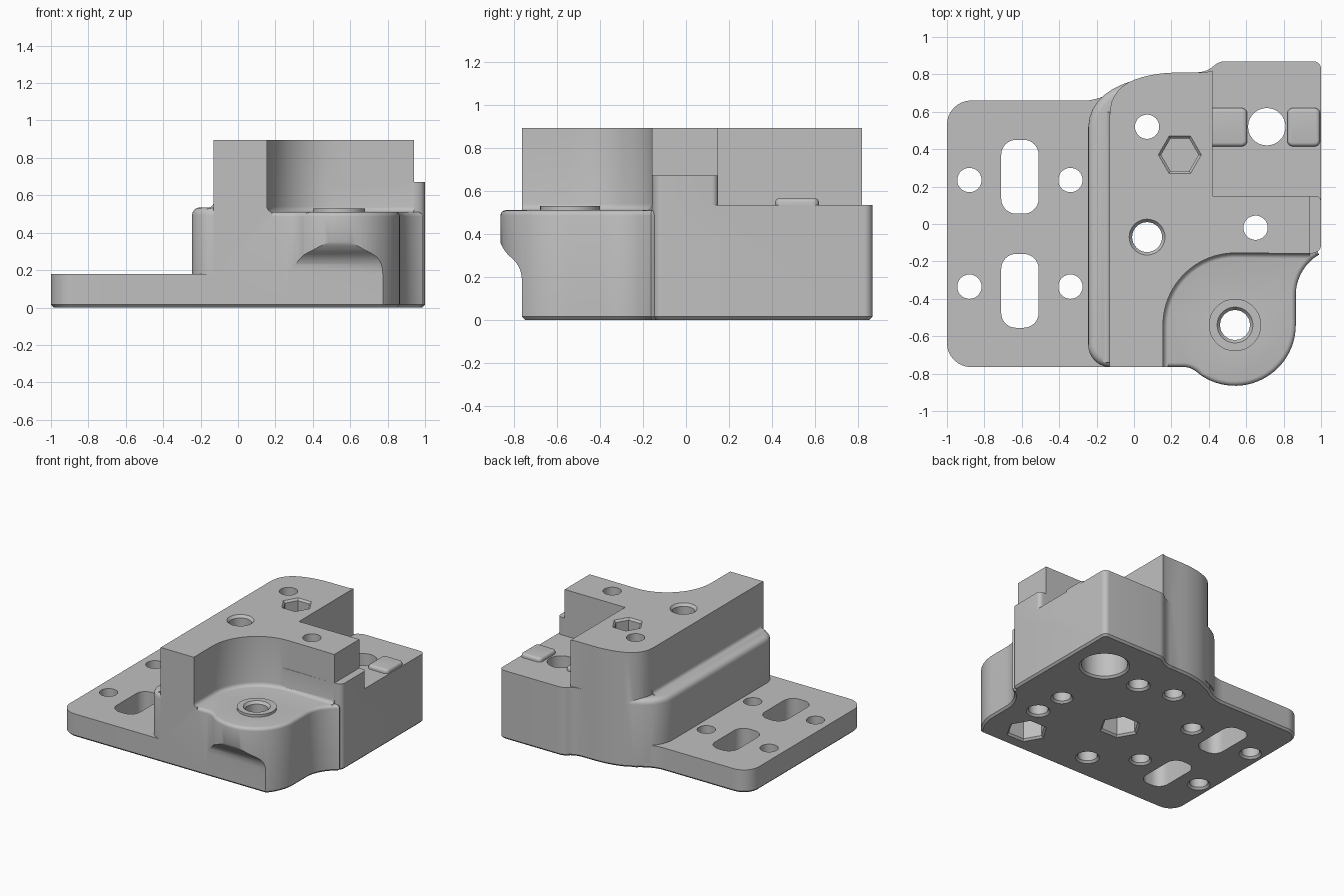
import bpy, bmesh
from math import sin, cos, pi, radians

cube = bpy.data.objects.get("Cube")
if cube:
    bpy.data.objects.remove(cube, do_unlink=True)

grey = bpy.data.materials.new("machined grey")
grey.use_nodes = True
colour = (0.527, 0.527, 0.527, 1)
grey.diffuse_color = colour
grey.node_tree.nodes["Principled BSDF"].inputs["Base Color"].default_value = colour


# --- 2D outline helpers ---
def arc(cx, cy, r, a, b, n=16):
    return [(cx + r * cos(radians(a + (b - a) * i / n)),
             cy + r * sin(radians(a + (b - a) * i / n))) for i in range(n + 1)]


def bez(p, q, s, n=7):
    return [tuple((1 - t) ** 2 * a + 2 * t * (1 - t) * b + t * t * c
                  for a, b, c in zip(p, q, s)) for t in (i / n for i in range(n + 1))]


def rounded_rect(x0, y0, x1, y1, r):
    return (arc(x0 + r, y0 + r, r, 180, 270, 8) + arc(x1 - r, y0 + r, r, 270, 360, 8)
            + arc(x1 - r, y1 - r, r, 0, 90, 8) + arc(x0 + r, y1 - r, r, 90, 180, 8))


# --- solid helpers ---
def finish(name, bm):
    bmesh.ops.recalc_face_normals(bm, faces=bm.faces)
    if bm.calc_volume(signed=True) < 0:
        bmesh.ops.reverse_faces(bm, faces=bm.faces)
    mesh = bpy.data.meshes.new(name)
    bm.to_mesh(mesh)
    bm.free()
    obj = bpy.data.objects.new(name, mesh)
    bpy.context.scene.collection.objects.link(obj)
    return obj


def prism(name, pts, lo, hi, axis="z", bottom=0, top=0):
    """Extrude an outline, with optional bevels around its two ends."""
    clean = [p for i, p in enumerate(pts)
             if abs(p[0] - pts[i - 1][0]) + abs(p[1] - pts[i - 1][1]) > 1e-4]
    place = {"z": lambda a, b, h: (a, b, h), "x": lambda a, b, h: (h, a, b),
             "y": lambda a, b, h: (a, h, b)}[axis]
    bm = bmesh.new()
    low = [bm.verts.new(place(a, b, lo)) for a, b in clean]
    high = [bm.verts.new(place(a, b, hi)) for a, b in clean]
    ends = [bm.faces.new(low), bm.faces.new(high)]
    for i in range(len(clean)):
        bm.faces.new((low[i - 1], low[i], high[i], high[i - 1]))
    bmesh.ops.recalc_face_normals(bm, faces=bm.faces)
    rims = [list(f.edges) for f in ends]
    for rim, size in zip(rims, (bottom, top)):
        if size:
            bmesh.ops.bevel(bm, geom=rim, offset=size, profile=0.5, affect="EDGES",
                            segments=1 if size < 0.02 else 4)
    return finish(name, bm)


def lathe(name, x, y, profile, sides=32):
    """Stack rings of (radius, height) into a closed round or hexagonal plug."""
    bm = bmesh.new()
    rings = [[bm.verts.new((x + r * cos(2 * pi * i / sides), y + r * sin(2 * pi * i / sides), z))
              for i in range(sides)] for r, z in profile]
    bm.faces.new(rings[0])
    bm.faces.new(rings[-1])
    for a, b in zip(rings, rings[1:]):
        for i in range(sides):
            bm.faces.new((a[i - 1], a[i], b[i], b[i - 1]))
    return finish(name, bm)


def volume(mesh):
    bm = bmesh.new()
    bm.from_mesh(mesh)
    size = bm.calc_volume(signed=True)
    bm.free()
    return size


def combine(target, tool, operation):
    """Boolean that is kept only if the resulting volume is plausible."""
    a, b = volume(target.data), volume(tool.data)
    low, high = (max(a, b), a + b) if operation == "UNION" else (max(a - b, a * 0.02), a)
    for solver in ("MANIFOLD", "EXACT", "FLOAT"):
        mod = target.modifiers.new("combine", "BOOLEAN")
        mod.operation, mod.solver, mod.object = operation, solver, tool
        bpy.context.view_layer.update()
        graph = bpy.context.evaluated_depsgraph_get()
        mesh = bpy.data.meshes.new_from_object(target.evaluated_get(graph))
        target.modifiers.clear()
        if low - 1e-4 <= volume(mesh) <= high + 1e-4:
            target.data = mesh
            return True
    return False


def discard(objs):
    for obj in objs:
        bpy.data.objects.remove(obj, do_unlink=True)


FRONT, CHAMFER = -0.765, 0.015

# Tall tower with its wing, then the pocket that leaves a fillet at its floor
tower = prism("bracket_body",
              [(-0.13, FRONT), (0.183, FRONT)] + arc(0.54, -0.54, 0.357, 180, 90)
              + [(0.94, -0.183), (0.94, 0.15), (0.42, 0.15), (0.42, 0.82), (0.38, 0.81)]
              + bez((0.25, 0.81), (0.1, 0.81), (0, 0.77))
              + bez((0, 0.77), (-0.13, 0.72), (-0.13, 0.58)), 0, 0.895, bottom=CHAMFER)
pocket = prism("pocket_cutter", arc(0.54, -0.54, 0.385, 90, 180)
               + [(0.155, -1.1), (1.2, -1.1), (1.2, -0.16)], 0.51, 1.1, bottom=0.03)
combine(tower, pocket, "DIFFERENCE")

# Front lobe, undercut below so that it swells out of the front wall
lobe = prism("front_lobe",
             [(0.1, FRONT), (0.26, FRONT)] + bez((0.27, FRONT), (0.31, FRONT), (0.354, -0.806))
             + arc(0.54, -0.54, 0.325, 235, 360, 24) + arc(1.115, -0.38, 0.25, 180, 120)
             + [(0.95, -0.1), (0.1, -0.1)], 0, 0.511, bottom=CHAMFER, top=0.025)
undercut = prism("undercut_cutter",
                 [(-1.2, -0.1), (-0.75, -0.1), (-0.75, 0), (FRONT, CHAMFER)]
                 + bez((FRONT, 0.18), (FRONT, 0.25), (-0.815, 0.29))
                 + bez((-0.815, 0.29), (-0.865, 0.33), (-0.88, 0.41)) + [(-1.2, 0.41)],
                 0.05, 1.1, axis="x")
combine(lobe, undercut, "DIFFERENCE")
discard([pocket, undercut])

# Flat mounting plate on the right side, blending into the body at the back
plate = prism("mounting_plate",
              arc(-0.87, FRONT + 0.13, 0.13, 180, 270) + [(0.15, FRONT), (0.15, 0.78), (0.03, 0.77)]
              + bez((-0.08, 0.735), (-0.17, 0.66), (-0.27, 0.66))
              + arc(-0.87, 0.53, 0.13, 90, 180), 0, 0.18, bottom=CHAMFER)

# Rounded step beside the tower, with a fillet against the tower wall
step = prism("side_step",
             arc(-0.125, FRONT + 0.12, 0.12, 180, 270) + [(0.1, FRONT), (0.1, 0.78)]
             + bez((0, 0.768), (-0.235, 0.7), (-0.245, 0.52)), 0.05, 0.535, top=0.04)
fillet = prism("step_fillet", [(-0.1, 0.5), (-0.165, 0.5)]
               + bez((-0.165, 0.534), (-0.13, 0.535), (-0.129, 0.57)) + [(-0.1, 0.57)],
               -0.74, 0.6, axis="y")

# Low block at the back and the ledge in front of it
corner = [(0.3, -0.158)] + bez((0.95, -0.158), (1, -0.15), (1, -0.11))
block = prism("back_block", corner + arc(0.96, 0.83, 0.04, 0, 90, 8)
              + bez((0.49, 0.87), (0.45, 0.87), (0.42, 0.84))
              + bez((0.42, 0.84), (0.385, 0.81), (0.32, 0.81)) + [(0.3, 0.8)],
              0, 0.535, bottom=CHAMFER)
ledge = prism("ledge", corner + arc(0.97, 0.12, 0.03, 0, 90, 6) + [(0.3, 0.15)], 0.3, 0.672)
boss = lathe("lobe_boss", 0.54, -0.54, [(0.14, 0.4), (0.14, 0.53)])

# Fuse into one casting; a part that cannot be fused stays as its own solid
bodies = [tower]
for part in (lobe, plate, step, fillet, block, ledge, boss):
    if combine(tower, part, "UNION"):
        discard([part])
    else:
        bodies.append(part)

# Plain holes, chamfered underneath: through holes, then blind ones
cutters = []
through = [(x, y) for x in (-0.88, -0.34) for y in (0.235, -0.335)] + [(0.07, 0.52), (0.65, -0.02)]
blind = [(0.35, 0.465), (0.66, -0.27), (-0.03, -0.55)]
for x, y in through + blind:
    r, end = (0.065, 1) if (x, y) in through else (0.07, 0.3)
    cutters.append(lathe("hole_cutter", x, y, [(r + 0.035, -0.02), (r, CHAMFER), (r, end)]))

# Countersunk holes with hexagonal nut traps below, the counterbored hole and a top socket
for x, y, z in ((0.07, -0.07, 0.895), (0.54, -0.54, 0.53)):
    cutters.append(lathe("bolt_cutter", x, y,
                         [(0.08, -0.1), (0.08, z - 0.02), (0.1, z + 0.005), (0.1, z + 0.1)]))
    cutters.append(lathe("nut_trap_cutter", x, y, [(0.17, -0.02), (0.135, CHAMFER), (0.135, 0.2)], 6))
cutters.append(lathe("counterbore_cutter", 0.71, 0.52,
                     [(0.2, -0.02), (0.165, CHAMFER), (0.165, 0.3), (0.1, 0.301), (0.1, 1)]))
cutters.append(lathe("hex_socket_cutter", 0.245, 0.37,
                     [(0.1, 0.5), (0.1, 0.88), (0.12, 0.9), (0.12, 1)], 6))

# Slots in the plate
for y in (0.055, -0.555):
    cutters.append(prism("slot_cutter", rounded_rect(-0.71, y, -0.51, y + 0.395, 0.08), -0.1, 0.4))
for body in bodies:
    for cutter in cutters:
        combine(body, cutter, "DIFFERENCE")
discard(cutters)

# Raised locating pads on the back block
pads = [prism(side + "_pad", rounded_rect(x0, 0.415, x1, 0.62, 0.03), 0.5, 0.566, top=0.02)
        for side, x0, x1 in (("inner", 0.38, 0.605), ("outer", 0.82, 0.995))]

for obj in bodies + pads:
    obj.data.materials.clear()
    obj.data.materials.append(grey)
    obj.data.polygons.foreach_set("material_index", [0] * len(obj.data.polygons))
    bpy.ops.object.select_all(action="DESELECT")
    obj.select_set(True)
    bpy.context.view_layer.objects.active = obj
    bpy.ops.object.shade_smooth_by_angle(angle=radians(30))
